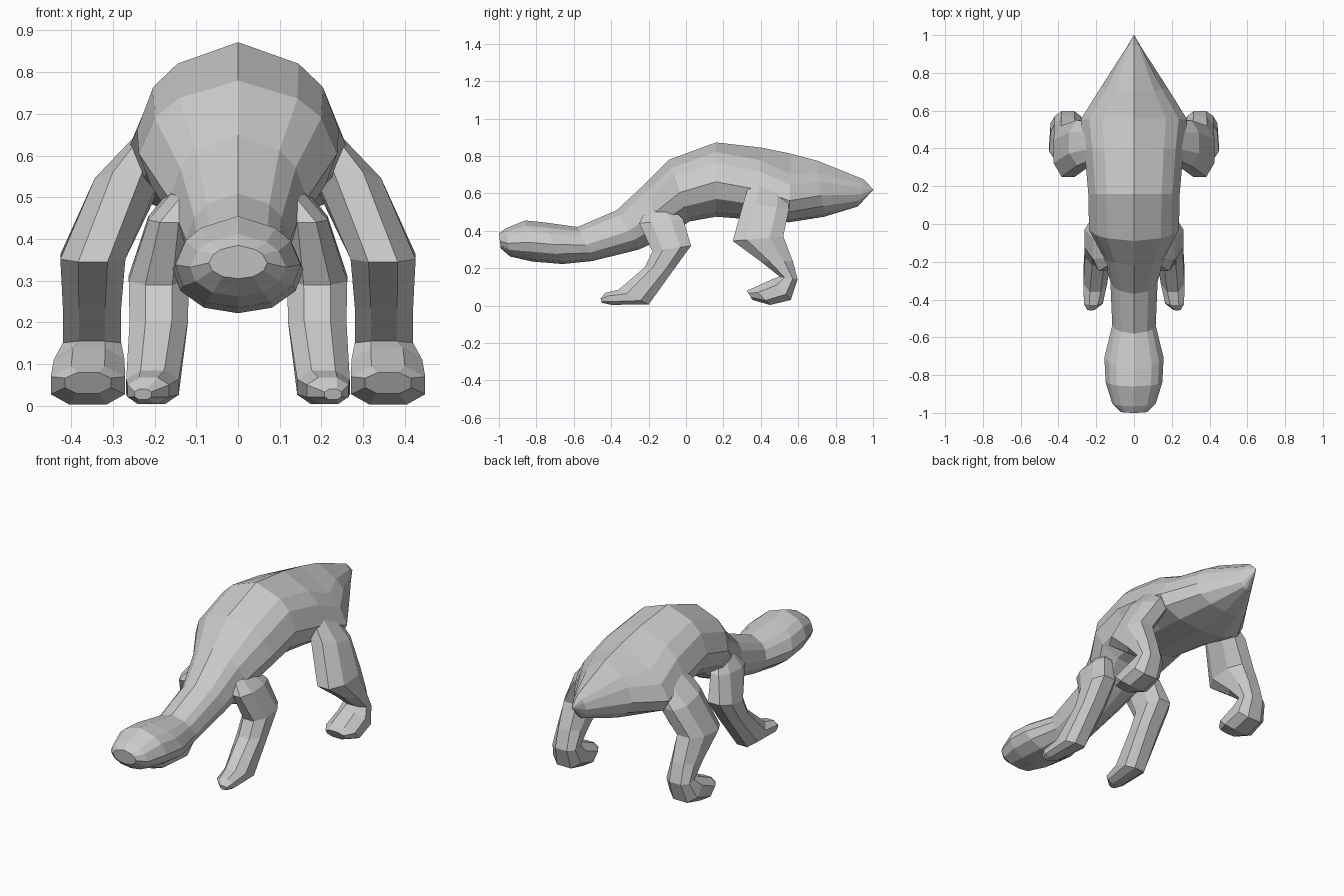
import bpy, bmesh
from mathutils import Vector

# half cross-sections: (width fraction, position from top/front edge to bottom/back edge)
BODY = [(0, 0), (.6, .13), (.84, .27), (1, .53), (.88, .76), (.52, .94), (0, 1)]
LIMB = [(0.45, 0), (1, .27), (1, .73), (.5, 1)]


def loft(name, profile, sections, mirror=False):
    """Skin rings; each section is (y1, z1, y2, z2, centre x, half width[, sag])."""
    left = [(-u, t) for u, t in reversed(profile) if u > 0]
    ring = profile + left
    bm = bmesh.new()
    rows = []
    for y1, z1, y2, z2, xc, w, *sag in sections:
        k = sag[0] if sag else 1      # below 1 lowers the widest point
        rows.append([bm.verts.new(Vector((xc + u * w,
                                          y1 + (y2 - y1) * t ** k,
                                          z1 + (z2 - z1) * t ** k))) for u, t in ring])
    n = len(ring)
    for a, b in zip(rows, rows[1:]):
        for i in range(n):
            j = (i + 1) % n
            bm.faces.new((a[i], a[j], b[j], b[i]))
    bm.faces.new(rows[0])
    bm.faces.new(rows[-1])
    bmesh.ops.remove_doubles(bm, verts=bm.verts, dist=0.0005)
    bmesh.ops.recalc_face_normals(bm, faces=bm.faces)
    me = bpy.data.meshes.new(name)
    bm.to_mesh(me)
    bm.free()
    ob = bpy.data.objects.new(name, me)
    bpy.context.collection.objects.link(ob)
    if mirror:
        ob.modifiers.new("Mirror", 'MIRROR')
    return ob


# head, neck, arched back and pointed tail
loft("body", BODY, [
    (-1.0, .385, -.99, .305, 0, .07),
    (-.965, .412, -.94, .262, 0, .115),
    (-.86, .455, -.82, .235, 0, .15),
    (-.76, .445, -.66, .222, 0, .157),
    (-.58, .42, -.50, .238, 0, .115),
    (-.37, .51, -.25, .30, 0, .125),
    (-.22, .65, -.12, .36, 0, .165),
    (-.09, .78, .02, .45, 0, .238),
    (.16, .872, .16, .475, 0, .242),
    (.40, .845, .38, .458, 0, .262, .85),
    (.56, .812, .55, .445, 0, .282, .6),
    (.70, .775, .74, .475, 0, .175, .75),
    (.95, .675, .92, .53, 0, .04, .9),
    (1.0, .622, 1.0, .618, 0, .002),
])

# front legs: shoulder, elbow, forearm, paw
loft("front_leg", LIMB, [
    (-.22, .50, -.08, .53, .12, .04),
    (-.25, .44, -.015, .46, .165, .05),
    (-.18, .29, .027, .32, .19, .072),
    (-.22, .205, -.06, .2, .19, .07),
    (-.36, .085, -.20, .005, .205, .063),
    (-.43, .068, -.40, .004, .215, .05),
    (-.457, .04, -.45, .015, .228, .02),
], mirror=True)

# hind legs: splayed thigh, knee, shin, forward foot
loft("hind_leg", LIMB, [
    (.34, .66, .54, .60, .20, .05),
    (.31, .56, .55, .51, .265, .078),
    (.25, .345, .52, .37, .348, .078),
    (.40, .235, .57, .24, .35, .07),
    (.50, .155, .597, .14, .35, .07),
    (.46, .14, .56, .03, .357, .085),
    (.36, .095, .45, .003, .36, .089),
    (.325, .08, .355, .03, .36, .055),
], mirror=True)
